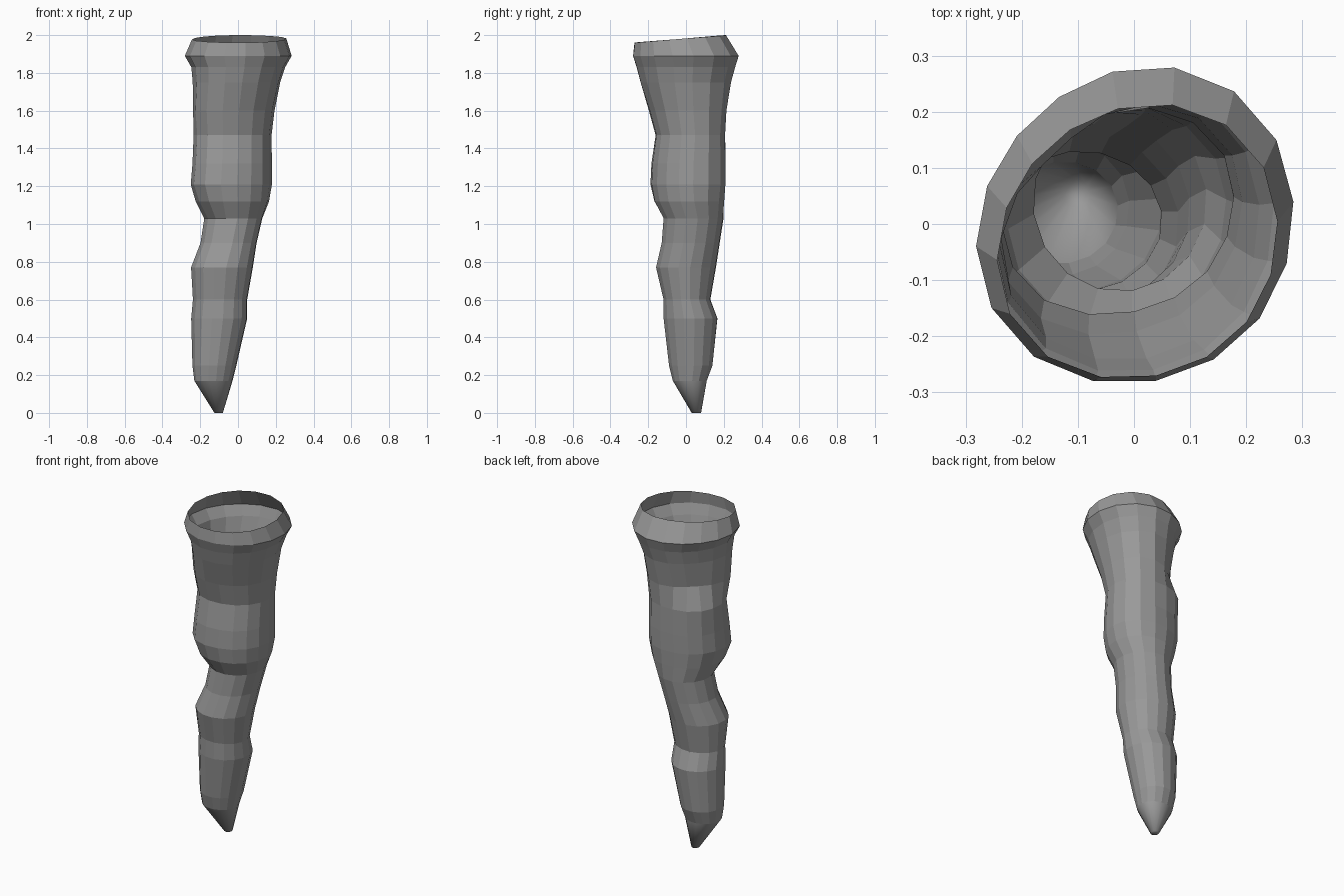
import bpy
import bmesh
from math import cos, sin, tau, pi, radians

default_cube = bpy.data.objects.get("Cube")
if default_cube:
    bpy.data.objects.remove(default_cube, do_unlink=True)

SIDES = 16

# Each ring: height, x range, y range, stretch along the front-right to
# back-left diagonal, and bulge toward the back-right corner
RINGS = [
    (0, -.125, -.08, .03, .08, 0, 0),
    (.17, -.23, -.03, -.07, .11, .05, 0),
    (.25, -.24, -.01, -.09, .14, .05, 0),
    (.5, -.25, .05, -.12, .17, 0, -.04),
    (.6, -.24, .05, -.12, .13, 0, 0),
    (.77, -.25, .08, -.16, .16, 0, 0),
    (.9, -.2, .1, -.13, .18, 0, 0),
    (1.03, -.18, .13, -.12, .2, 0, 0),
    (1.12, -.22, .16, -.165, .2, .08, 0),
    (1.21, -.24, .17, -.18, .2, .14, .02),
    (1.32, -.23, .17, -.175, .2, .14, .06),
    (1.47, -.225, .17, -.155, .2, .12, .09),
    (1.6, -.235, .185, -.19, .21, .12, -.2),
    (1.75, -.24, .22, -.24, .24, .06, -.12),
    (1.83, -.245, .245, -.26, .26, .07, -.08),
    (1.89, -.28, .28, -.28, .28, .06, -.07),
    (1.98, -.24, .25, -.27, .21, .08, -.05),
]

# Column directions shared by every ring
ANGLES = [radians(8) + tau * i / SIDES for i in range(SIDES)]


def make_material(name, value):
    material = bpy.data.materials.new(name)
    material.use_nodes = True
    colour = (value, value, value, 1)
    material.diffuse_color = colour
    shader = next(n for n in material.node_tree.nodes if n.type == 'BSDF_PRINCIPLED')
    shader.inputs["Base Color"].default_value = colour
    shader.inputs["Roughness"].default_value = .8
    return material


def add_ring(bm, ring, is_rim):
    z, x_low, x_high, y_low, y_high, stretch, bulge = ring
    verts = []
    for angle in ANGLES:
        grow = 1 + stretch * cos(angle - pi / 4) ** 4
        grow += bulge * max(0, cos(angle - 3 * pi / 4)) ** 4
        x = (x_low + x_high) / 2 + (x_high - x_low) / 2 * grow * cos(angle)
        y = (y_low + y_high) / 2 + (y_high - y_low) / 2 * grow * sin(angle)
        # The rim dips toward the front
        lift = .02 * sin(angle) if is_rim else 0
        verts.append(bm.verts.new((x, y, z + lift)))
    return verts


# Tapering hollow body, open at the top and closed at the tip
bm = bmesh.new()
loops = [add_ring(bm, ring, ring is RINGS[-1]) for ring in RINGS]
bm.faces.new(list(reversed(loops[0]))).smooth = True
for level, (lower, upper) in enumerate(zip(loops, loops[1:])):
    for i in range(SIDES):
        j = (i + 1) % SIDES
        face = bm.faces.new((lower[i], lower[j], upper[j], upper[i]))
        face.smooth = level == 0

# Keep the smooth tip crisp against the faceted body
shoulder = loops[1]
for i in range(SIDES):
    bm.edges.get((shoulder[i], shoulder[(i + 1) % SIDES])).smooth = False

mesh = bpy.data.meshes.new("hollow_spike")
bm.to_mesh(mesh)
bm.free()
spike = bpy.data.objects.new("hollow_spike", mesh)
bpy.context.collection.objects.link(spike)
mesh.materials.append(make_material("stone_grey", .32))
